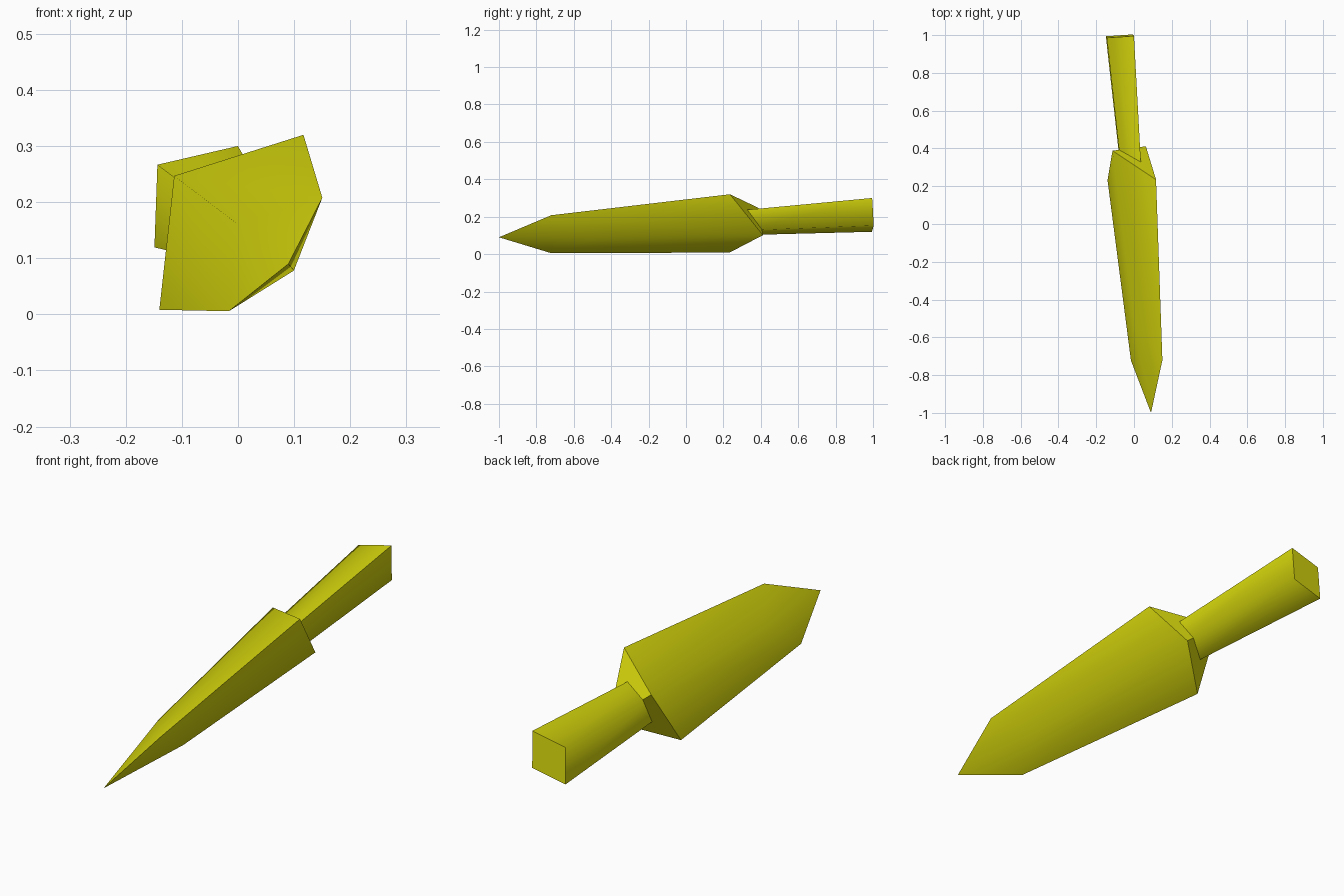
import bpy, bmesh
from mathutils import Vector

if "Cube" in bpy.data.objects:
    bpy.data.objects.remove(bpy.data.objects["Cube"])

# Frame along the tilted dagger: axis, flat width direction, thickness direction
TIP = Vector((0.09, -1.0, 0.09))
AXIS = Vector((-0.165, 2.0, 0.12)).normalized()
WIDE = Vector((0.635, 0.0, 0.77))
WIDE = (WIDE - AXIS * WIDE.dot(AXIS)).normalized()
THICK = AXIS.cross(WIDE).normalized()
if THICK.x > 0:
    THICK = -THICK

yellow = bpy.data.materials.new("olive_yellow")
yellow.diffuse_color = (0.70, 0.70, 0.004, 1.0)
yellow.use_nodes = True
yellow.node_tree.nodes["Principled BSDF"].inputs["Base Color"].default_value = yellow.diffuse_color


def at(along, wide=0.0, thick=0.0):
    return TIP + AXIS * along + WIDE * wide + THICK * thick


def build(name, points, faces, outline, flat_faces):
    """Make a smooth part with sharp outline edges and flat end faces."""
    bm = bmesh.new()
    verts = [bm.verts.new(at(*p)) for p in points]
    made = [bm.faces.new([verts[i] for i in f]) for f in faces]
    bmesh.ops.recalc_face_normals(bm, faces=bm.faces)
    edge_verts = {verts[i] for i in outline}
    for f in bm.faces:
        f.smooth = True
    for e in bm.edges:
        if all(v in edge_verts for v in e.verts):
            e.smooth = False
    for i in flat_faces:
        for e in made[i].edges:
            e.smooth = False
    mesh = bpy.data.meshes.new(name)
    bm.to_mesh(mesh)
    bm.free()
    mesh.materials.append(yellow)
    obj = bpy.data.objects.new(name, mesh)
    bpy.context.collection.objects.link(obj)


# Blade: tip, front edge pair, front ridge pair, rear edge pair, rear ridge pair
blade_points = [(0, 0, 0)]
blade_points += [(0.28, s * 0.131, 0) for s in (1, -1)]    # 1, 2
blade_points += [(0.50, 0, s * 0.066) for s in (1, -1)]    # 3, 4
blade_points += [(1.24, s * 0.202, 0) for s in (1, -1)]    # 5, 6
blade_points += [(1.407, 0, s * 0.115) for s in (1, -1)]   # 7, 8
blade_faces = []
for edge in (0, 1):
    for ridge in (0, 1):
        blade_faces.append((0, 1 + edge, 3 + ridge))
        blade_faces.append((1 + edge, 5 + edge, 7 + ridge, 3 + ridge))
    blade_faces.append((5 + edge, 7, 8))                   # sloped back
build("blade", blade_points, blade_faces, (0, 1, 2, 5, 6), (4, 9))

# Handle: rhombus section that widens to the rear
handle_points = []
for along, w, t in ((1.30, 0.086, 0.066), (2.005, 0.117, 0.090)):
    handle_points += [(along, w, 0), (along, 0, t), (along, -w, 0), (along, 0, -t)]
handle_faces = [(i, (i + 1) % 4, 4 + (i + 1) % 4, 4 + i) for i in range(4)]
handle_faces += [(0, 1, 2, 3), (4, 5, 6, 7)]
build("handle", handle_points, handle_faces, (0, 2, 4, 6), (4, 5))
